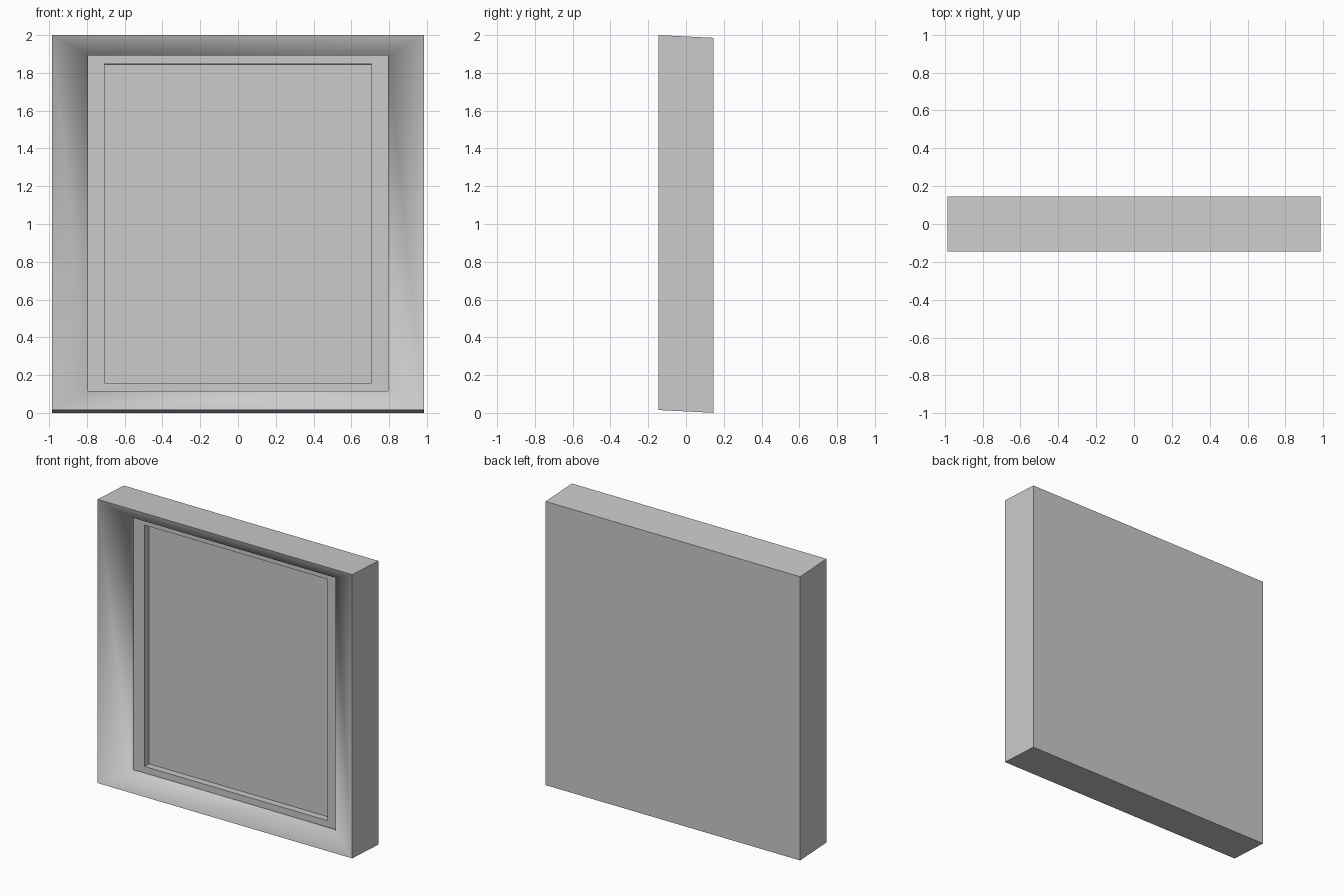
import bpy, bmesh

if "Cube" in bpy.data.objects:
    bpy.data.objects.remove(bpy.data.objects["Cube"])

FRONT, BACK = -0.145, 0.145
SHEAR = 0.05          # tops and bottoms slope down slightly towards the back

grey = bpy.data.materials.new("plain grey")
grey.diffuse_color = (0.6, 0.6, 0.6, 1)
grey.use_nodes = True
grey.node_tree.nodes["Principled BSDF"].inputs["Base Color"].default_value = grey.diffuse_color


def loft(name, rings, cap_first=False, cap_last=False, smooth=()):
    """Join rectangular rings (half width, bottom, top, depth) into one shell.
    Bands listed in smooth are shaded smoothly together."""
    bm = bmesh.new()
    loops = []
    for w, z0, z1, d in rings:
        dz = -SHEAR * d
        loops.append([bm.verts.new((x, FRONT + d, z + dz))
                      for x, z in ((-w, z0), (w, z0), (w, z1), (-w, z1))])
    for k, (a, b) in enumerate(zip(loops, loops[1:])):
        for i in range(4):
            j = (i + 1) % 4
            f = bm.faces.new((a[i], a[j], b[j], b[i]))
            f.smooth = k in smooth
    if cap_first:
        bm.faces.new(loops[0][::-1])
    if cap_last:
        bm.faces.new(loops[-1])
    # Keep the edges between smooth and flat bands crisp
    for e in bm.edges:
        e.smooth = all(f.smooth for f in e.link_faces)
    me = bpy.data.meshes.new(name)
    bm.to_mesh(me)
    bm.free()
    me.materials.append(grey)
    ob = bpy.data.objects.new(name, me)
    bpy.context.collection.objects.link(ob)
    return ob


D = BACK - FRONT
# Outer case with closed back, sloping moulding and short inner lip
loft("frame", [(0.985, 0.015, 2.0, D), (0.985, 0.015, 2.0, 0),
               (0.793, 0.12, 1.897, 0.09), (0.793, 0.12, 1.897, 0.122)],
     cap_first=True, smooth=(1, 2))
# Flat border inside the moulding, with the step down to the picture
loft("inner_border", [(0.793, 0.12, 1.897, 0.122), (0.708, 0.165, 1.853, 0.122),
                      (0.708, 0.165, 1.853, 0.175)])
# Recessed picture panel
loft("picture_panel", [(0.708, 0.165, 1.853, 0.175), (0.70, 0.173, 1.845, 0.175)],
     cap_last=True)
